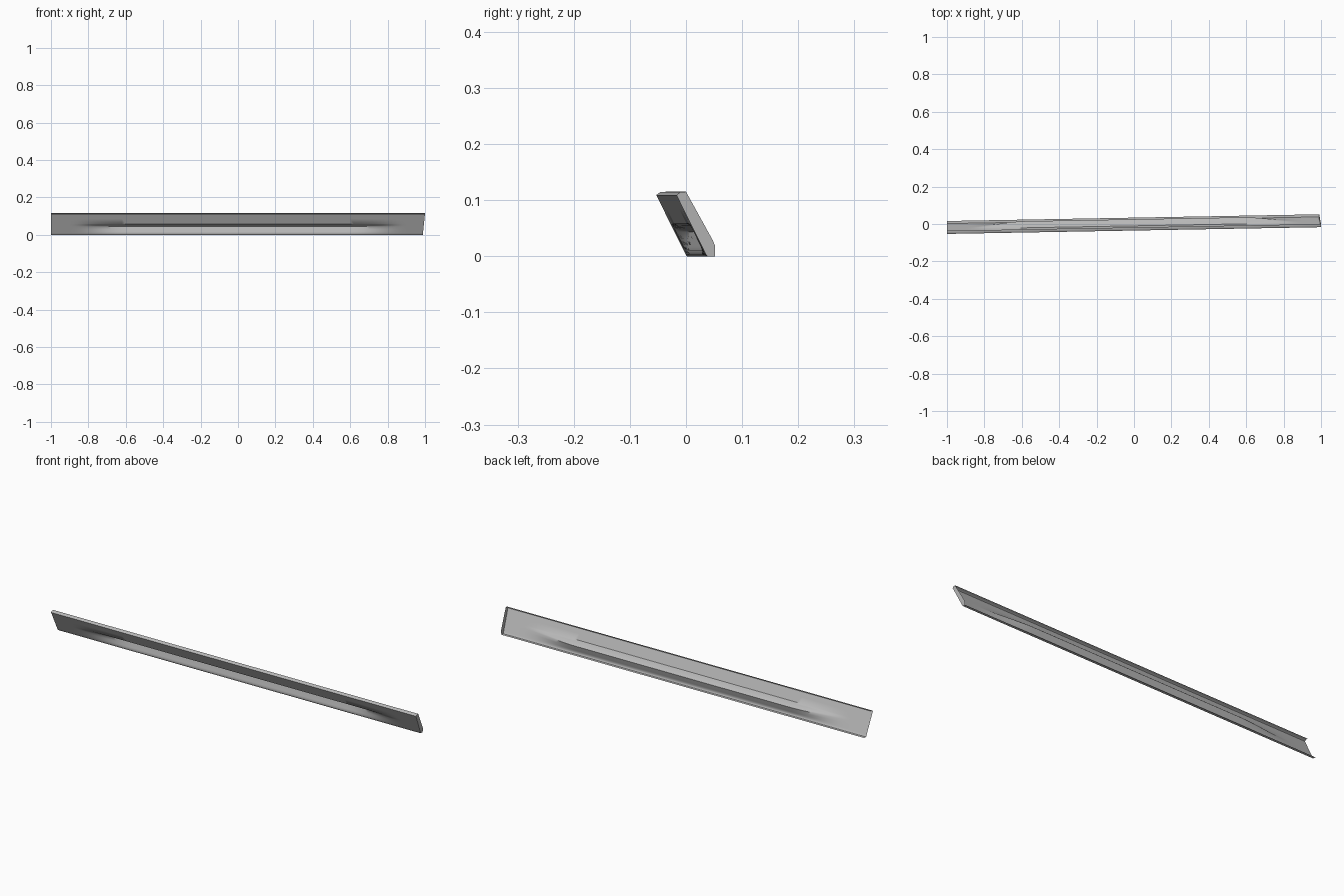
import bpy, bmesh

if "Cube" in bpy.data.objects:
    bpy.data.objects.remove(bpy.data.objects["Cube"])

# Side-sill panel: open-backed shell with overhanging front, recessed lower band,
# top and bottom return flanges, and a closing flange on the right end.
def fade(x):
    t = max(0.0, min(1.0, (0.90 - abs(x)) / 0.32))
    return t * t * (3 - 2 * t)

def skin_y(z):
    return 0.018 - 0.053 * (z - 0.002) / 0.107

def section(x):
    """Cross-section (y, z) from the top flange tip down to the bottom flange tip."""
    t = fade(x)
    recess = [(0.058, 0.0), (0.054, 0.009), (0.048, 0.024), (0.043, 0.0275),
              (0.030, 0.0175), (0.018, 0.0085), (0.010, 0.002)]
    pts = [(-0.018, 0.115), (-0.028, 0.1145), (-0.035, 0.109), (skin_y(0.085), 0.085)]
    pts += [(skin_y(z) + d * t, z) for z, d in recess]
    pts += [(0.018, 0.002), (0.020, 0.0), (0.034, 0.0)]
    return pts

def place(bm, x, y, z):
    # right end leans slightly, whole panel is skewed a little in plan
    px = x if x < 0.99 else 0.988 + 0.012 * z / 0.115
    return bm.verts.new((px, y + 0.018 * x, z))

bm = bmesh.new()
stations = [-1.0] + [-0.92 + 0.02 * i for i in range(19)]
stations += [-0.3, 0.0, 0.3] + [-s for s in reversed(stations)]
rows = [[place(bm, x, y, z) for y, z in section(x)] for x in stations]
for a, b in zip(rows, rows[1:]):
    for j in range(len(a) - 1):
        bm.faces.new((a[j], a[j + 1], b[j + 1], b[j]))

# Right end flange
bm.faces.new(rows[-1] + [place(bm, 1.0, 0.034, 0.018), place(bm, 1.0, 0.030, 0.028)])

me = bpy.data.meshes.new("sill_panel")
bm.to_mesh(me)
bm.free()
panel = bpy.data.objects.new("sill_panel", me)
bpy.context.collection.objects.link(panel)

# Dark grey plastic
mat = bpy.data.materials.new("dark_grey")
mat.diffuse_color = (0.48, 0.48, 0.48, 1.0)
mat.use_nodes = True
mat.node_tree.nodes["Principled BSDF"].inputs["Base Color"].default_value = mat.diffuse_color
me.materials.append(mat)

bpy.context.view_layer.objects.active = panel
panel.select_set(True)
bpy.ops.object.shade_smooth_by_angle(angle=0.75)
